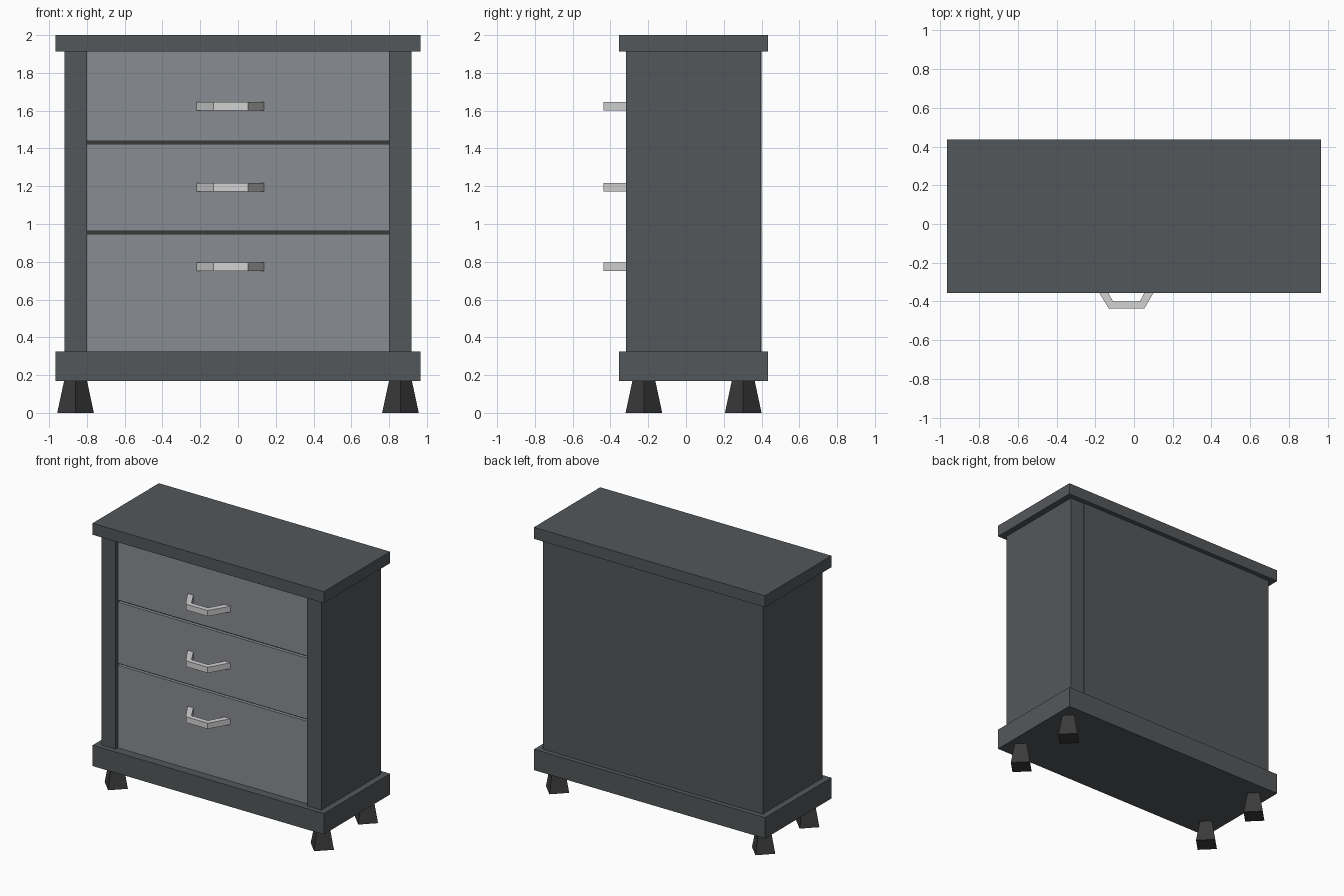
import bpy, bmesh, math

if "Cube" in bpy.data.objects:
    bpy.data.objects.remove(bpy.data.objects["Cube"])


def material(name, rgb):
    m = bpy.data.materials.new(name)
    m.diffuse_color = (*rgb, 1)
    m.use_nodes = True
    m.node_tree.nodes["Principled BSDF"].inputs["Base Color"].default_value = m.diffuse_color
    return m


SLATE = material("slate frame", (0.088, 0.096, 0.102))
GREY = material("grey drawer", (0.25, 0.265, 0.285))
SILVER = material("silver handle", (0.65, 0.65, 0.65))
DARK = material("dark feet", (0.042, 0.042, 0.042))


def finish(name, bm, mat):
    bmesh.ops.recalc_face_normals(bm, faces=bm.faces[:])
    me = bpy.data.meshes.new(name)
    bm.to_mesh(me)
    bm.free()
    me.materials.append(mat)
    ob = bpy.data.objects.new(name, me)
    bpy.context.scene.collection.objects.link(ob)
    return ob


def prism(name, outline, z0, z1, mat):
    """Extrude an xy outline from z0 up to z1."""
    bm = bmesh.new()
    face = bm.faces.new([bm.verts.new((x, y, z0)) for x, y in outline])
    ext = bmesh.ops.extrude_face_region(bm, geom=[face])["geom"]
    for v in ext:
        if isinstance(v, bmesh.types.BMVert):
            v.co.z = z1
    return finish(name, bm, mat)


def box(name, x0, x1, y0, y1, z0, z1, mat):
    return prism(name, [(x0, y0), (x1, y0), (x1, y1), (x0, y1)], z0, z1, mat)


# Top board and plinth
box("top_board", -0.965, 0.965, -0.355, 0.435, 1.913, 2.0, SLATE)
box("plinth", -0.965, 0.965, -0.355, 0.435, 0.168, 0.325, SLATE)

# Side panels, back panel, and the dark carcass seen in the drawer gaps
box("left_side", -0.918, -0.80, -0.318, 0.396, 0.325, 1.913, SLATE)
box("right_side", 0.80, 0.918, -0.318, 0.396, 0.325, 1.913, SLATE)
box("back_panel", -0.80, 0.80, 0.36, 0.40, 0.325, 1.913, SLATE)
box("carcass", -0.80, 0.80, -0.265, 0.36, 0.325, 1.913, DARK)

# Drawer fronts, each with a bent strap handle
HANDLE = [(-0.22, -0.288), (-0.13, -0.437), (0.053, -0.437), (0.14, -0.288),
          (0.09, -0.288), (0.03, -0.4), (-0.108, -0.4), (-0.17, -0.288)]
drawers = [(0.325, 0.948, 0.773), (0.963, 1.424, 1.195), (1.44, 1.913, 1.623)]
for i, (z0, z1, hz) in enumerate(drawers, 1):
    box(f"drawer_{i}", -0.80, 0.80, -0.29, -0.265, z0, z1, GREY)
    prism(f"handle_{i}", HANDLE, hz - 0.022, hz + 0.022, SILVER)

# Tapered four-sided feet, corners pointing along the axes
for sx, side in ((-1, "left"), (1, "right")):
    for y, end in ((-0.223, "front"), (0.303, "back")):
        bm = bmesh.new()
        bmesh.ops.create_cone(bm, cap_ends=True, segments=4,
                              radius1=0.097, radius2=0.061, depth=0.168)
        bmesh.ops.translate(bm, vec=(sx * 0.86, y, 0.084), verts=bm.verts[:])
        finish(f"{end}_{side}_foot", bm, DARK)
